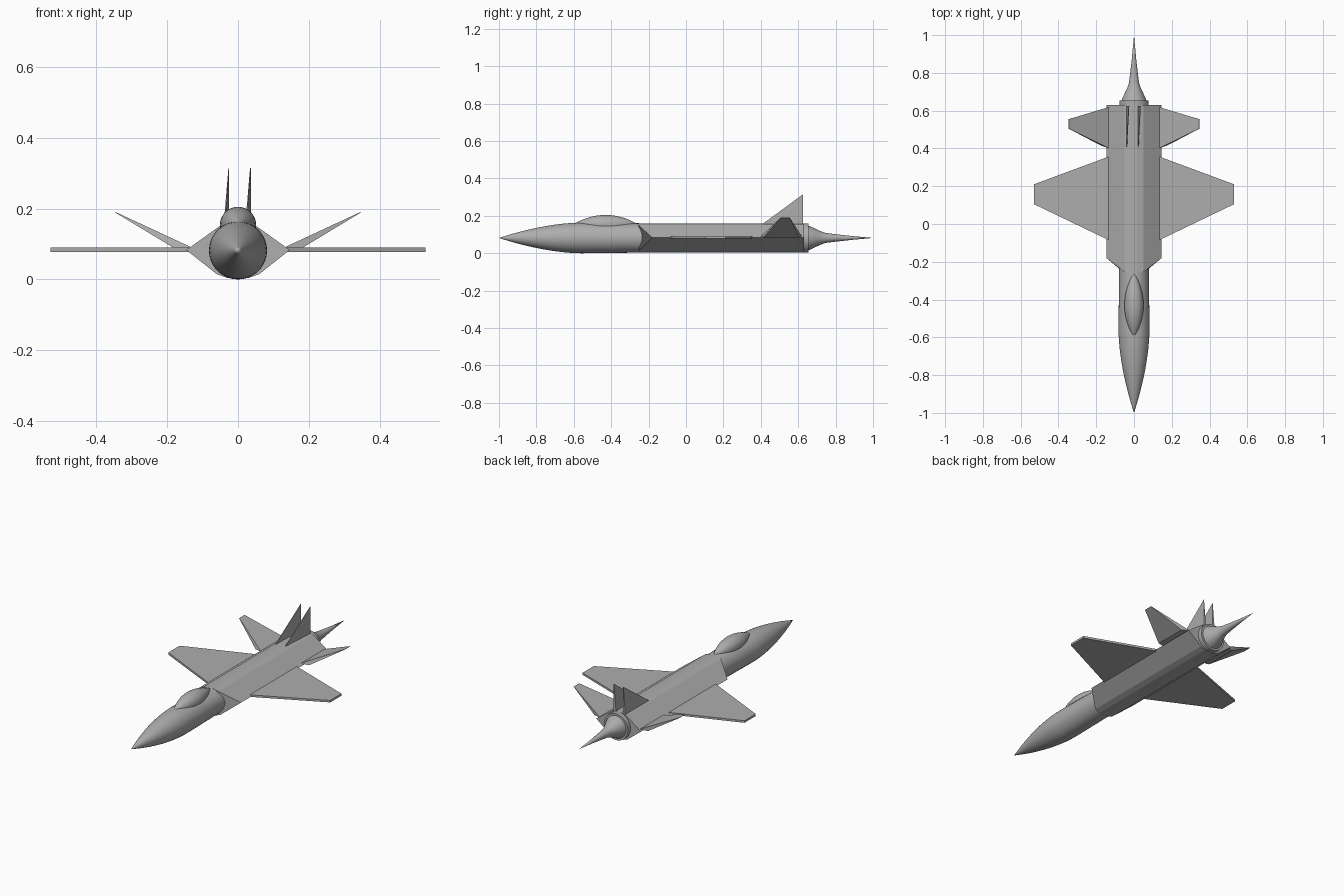
import bpy, bmesh, math

if "Cube" in bpy.data.objects:
    bpy.data.objects.remove(bpy.data.objects["Cube"])

grey = bpy.data.materials.new("airframe grey")
grey.diffuse_color = (0.42, 0.42, 0.42, 1)
grey.use_nodes = True
grey.node_tree.nodes["Principled BSDF"].inputs["Base Color"].default_value = grey.diffuse_color
AXIS = 0.082  # height of the fuselage axis


def add_mesh(name, verts, faces, smooth=False):
    me = bpy.data.meshes.new(name)
    me.from_pydata(verts, [], faces)
    bm = bmesh.new()
    bm.from_mesh(me)
    bmesh.ops.remove_doubles(bm, verts=bm.verts, dist=1e-5)
    bmesh.ops.recalc_face_normals(bm, faces=bm.faces)
    bm.to_mesh(me)
    bm.free()
    me.materials.append(grey)
    ob = bpy.data.objects.new(name, me)
    bpy.context.collection.objects.link(ob)
    if smooth:
        bpy.ops.object.select_all(action='DESELECT')
        ob.select_set(True)
        bpy.context.view_layer.objects.active = ob
        bpy.ops.object.shade_smooth_by_angle(angle=math.radians(30))
    return ob


def revolve(name, profile, z, n=36):
    """Turn (y, radius) points around a lengthwise axis at height z."""
    verts = [(r * math.sin(math.tau * i / n), y, z + r * math.cos(math.tau * i / n))
             for y, r in profile for i in range(n)]
    faces = []
    for k in range(len(profile) - 1):
        for i in range(n):
            j = (i + 1) % n
            faces.append((k * n + i, k * n + j, (k + 1) * n + j, (k + 1) * n + i))
    return add_mesh(name, verts, faces, True)


def loft(name, a, b):
    """Join two matching outlines into a closed solid."""
    n = len(a)
    faces = [tuple(range(n)), tuple(range(2 * n - 1, n - 1, -1))]
    faces += [(i, (i + 1) % n, n + (i + 1) % n, n + i) for i in range(n)]
    return add_mesh(name, a + b, faces)


# Fuselage tube with pointed nose
nose = [(-1 + 0.44 * t, 0.082 * (1 - (1 - t) ** 1.75)) for t in [i / 14 for i in range(15)]]
revolve("fuselage", nose + [(-0.45, 0.081), (-0.3, 0.079), (-0.2, 0.078),
                            (0.655, 0.078), (0.655, 0.066), (0.64, 0.066), (0.64, 0)], AXIS)

# Tail cone flaring to a long spike
revolve("tail_spike", [(0.635, 0), (0.635, 0.07), (0.66, 0.064), (0.69, 0.05), (0.72, 0.036),
                       (0.745, 0.027), (0.8, 0.02), (0.88, 0.011), (1.0, 0)], AXIS)

# Spindle-shaped canopy
arc = [i / 16 for i in range(17)]
revolve("canopy", [(-0.605 + 0.35 * t, 0.051 * (1 - (2 * t - 1) ** 2)) for t in arc], 0.154)

# Faceted centre body with swept front edges
section = [(0.146, 0.083), (0.05, 0.152), (0.015, 0.16), (-0.015, 0.16), (-0.05, 0.152),
           (-0.146, 0.083), (-0.06, 0.015), (-0.03, 0.004), (0.03, 0.004), (0.06, 0.015)]
loft("centre_body",
     [(x, -0.18 - 0.075 * min(1, (0.146 - abs(x)) / 0.09), z) for x, z in section],
     [(x, 0.63, z) for x, z in section])

for side, s in (("right", 1), ("left", -1)):
    # Flat main wing
    root = [(s * 0.12, y, z) for y, z in ((-0.092, 0.078), (0.362, 0.078), (0.362, 0.09), (-0.092, 0.09))]
    tip = [(s * 0.53, y, z) for y, z in ((0.105, 0.078), (0.21, 0.078), (0.21, 0.09), (0.105, 0.09))]
    loft(side + "_wing", root, tip)

    # Raised tailplane, thick at the root and thin at the tip
    root = [(s * x, y, z) for x, y, z in ((0.175, 0.415, 0.085), (0.175, 0.605, 0.085),
                                          (0.13, 0.62, 0.09), (0.13, 0.4, 0.09))]
    tip = [(s * x, y, z) for x, y, z in ((0.347, 0.505, 0.189), (0.347, 0.555, 0.189),
                                         (0.345, 0.555, 0.19), (0.345, 0.505, 0.19))]
    loft(side + "_tailplane", root, tip)

# Triangular fins, both leaning the same way
for name, x in (("left_fin", -0.041), ("right_fin", 0.02)):
    add_mesh(name, [(x, 0.4, 0.15), (x + 0.004, 0.4, 0.15), (x + 0.016, 0.625, 0.15),
                    (x, 0.625, 0.15), (x + 0.014, 0.625, 0.315), (x + 0.016, 0.625, 0.315)],
             [(0, 1, 2, 3), (0, 3, 4), (1, 5, 2), (0, 4, 5, 1), (3, 2, 5, 4)])
